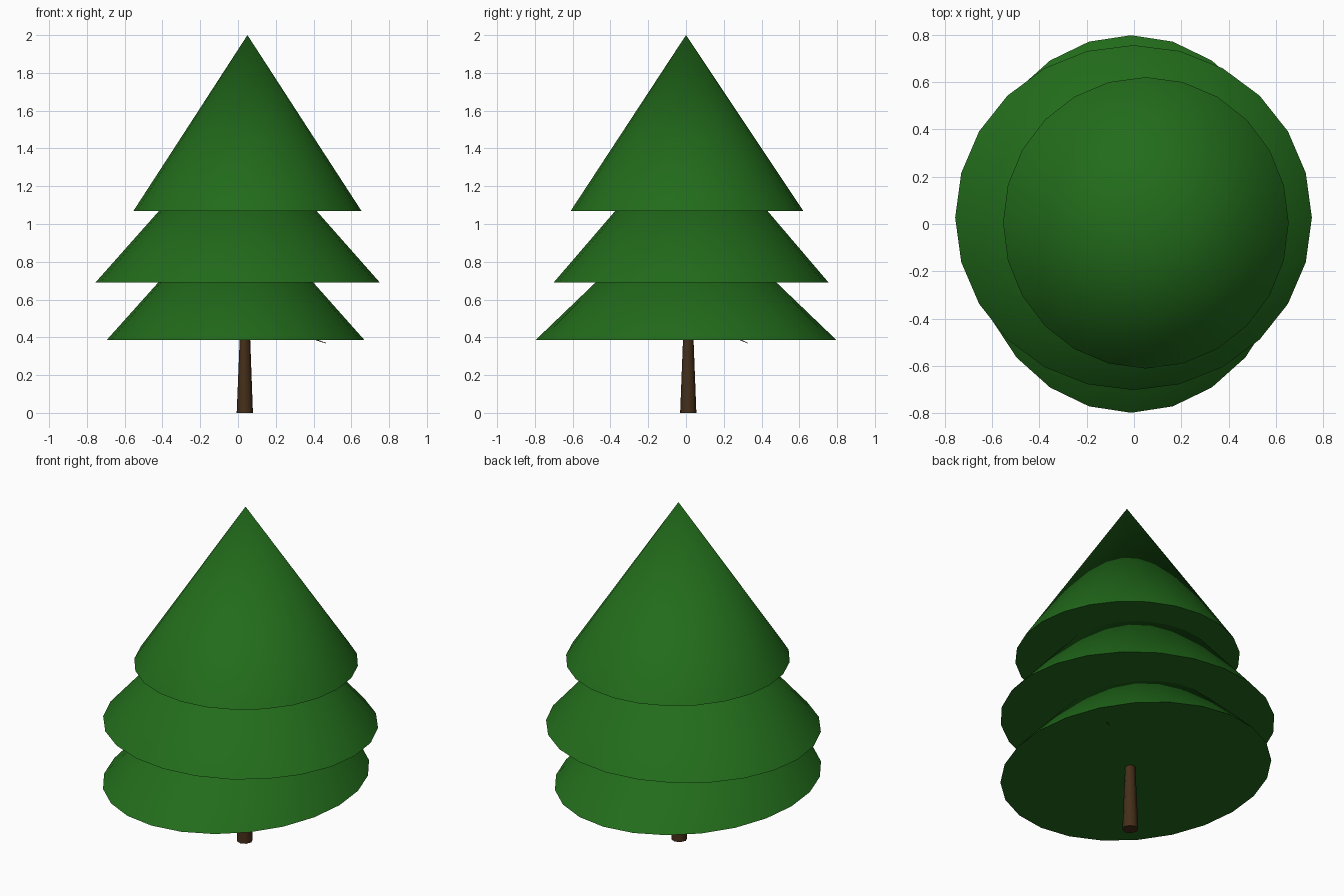
import bpy, bmesh, math
from mathutils import Vector

if "Cube" in bpy.data.objects:
    bpy.data.objects.remove(bpy.data.objects["Cube"])


def material(name, rgb):
    m = bpy.data.materials.new(name)
    m.diffuse_color = (*rgb, 1)
    m.use_nodes = True
    m.node_tree.nodes["Principled BSDF"].inputs["Base Color"].default_value = m.diffuse_color
    return m


green = material("needles", (0.016, 0.15, 0.011))
brown = material("bark", (0.06, 0.028, 0.01))


def loft(name, start, end, r0, r1, sides, mat, phase=0.0):
    """Capped tapered tube or cone with horizontal elliptical ends; r = (rx, ry)."""
    bm = bmesh.new()

    def ring(c, r):
        angles = [phase + 2 * math.pi * i / sides for i in range(sides)]
        return [bm.verts.new((c[0] + r[0] * math.cos(a), c[1] + r[1] * math.sin(a), c[2]))
                for a in angles]

    low = ring(start, r0)
    bm.faces.new(low[::-1])
    if r1:
        high = ring(end, r1)
        bm.faces.new(high)
    else:
        tip = bm.verts.new(end)
    for i in range(sides):
        j = (i + 1) % sides
        if r1:
            f = bm.faces.new((low[i], low[j], high[j], high[i]))
        else:
            f = bm.faces.new((low[i], low[j], tip))
        f.smooth = True
    # keep the rims crisp
    for e in bm.edges:
        e.smooth = all(f.smooth for f in e.link_faces)
    mesh = bpy.data.meshes.new(name)
    bm.to_mesh(mesh)
    bm.free()
    mesh.materials.append(mat)
    ob = bpy.data.objects.new(name, mesh)
    bpy.context.collection.objects.link(ob)
    return ob


# Three overlapping foliage tiers
loft("lower_foliage", (-0.013, 0, 0.385), (-0.01, 0.0, 1.15), (0.683, 0.797), None, 24, green)
loft("middle_foliage", (-0.002, 0.027, 0.69), (0.0, 0.03, 1.54), (0.753, 0.728), None, 24, green)
loft("upper_foliage", (0.05, 0.005, 1.07), (0.05, 0.0, 2.0), (0.603, 0.615), None, 24, green)

# Tapered trunk running up into the foliage
loft("trunk", (0.036, 0.012, 0), (0.038, 0.012, 0.95), (0.043, 0.043), (0.006, 0.006), 8, brown)

# Thin drooping twig whose tip pokes out below the lowest tier
root, tip = Vector((0.04, 0.012, 0.51)), Vector((0.465, 0.325, 0.37))
twig = loft("twig", (0, 0, 0), (0, 0, (tip - root).length), (0.008, 0.008), (0.002, 0.002), 5, brown)
twig.location = root
twig.rotation_euler = (tip - root).to_track_quat('Z', 'Y').to_euler()
